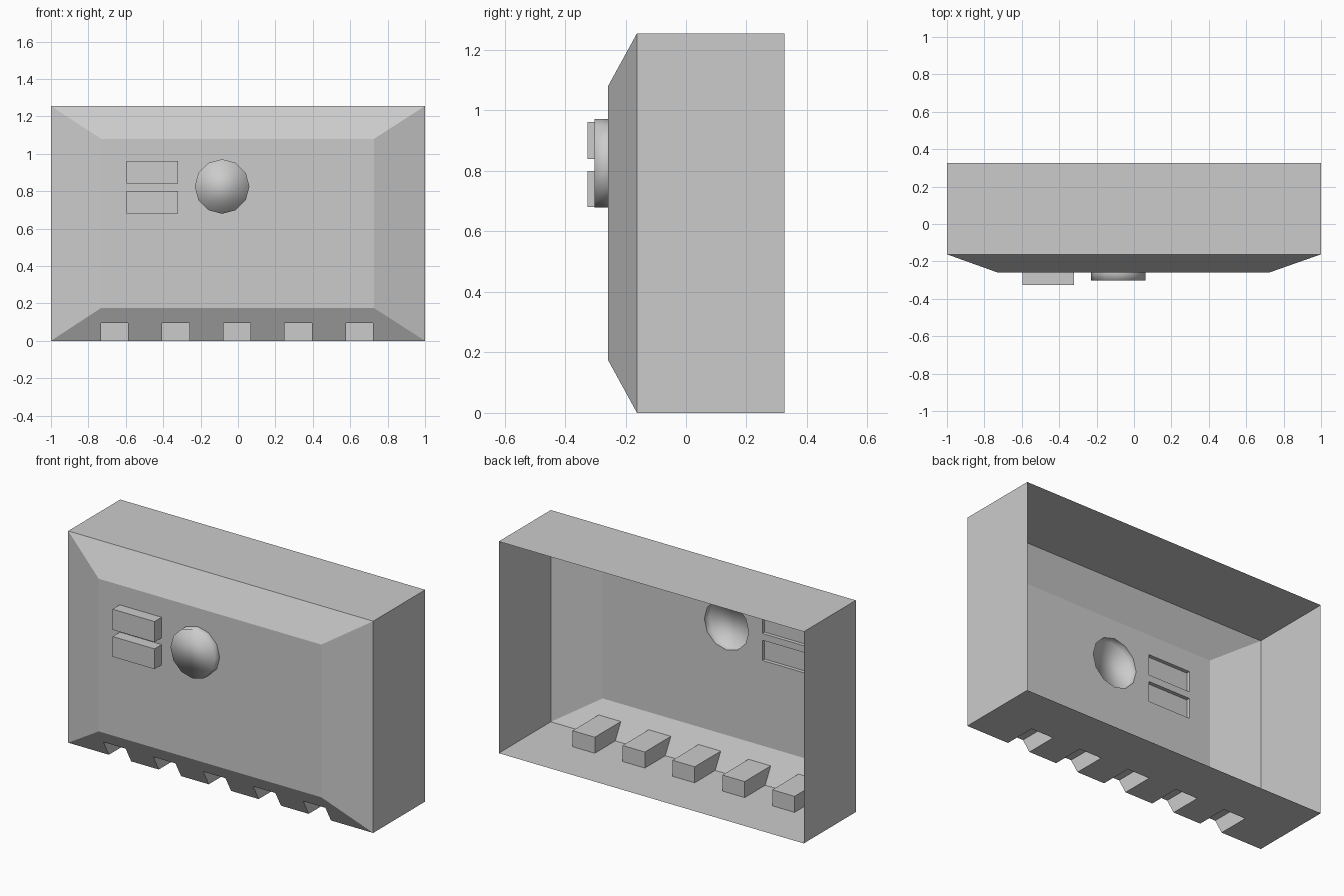
import bpy, bmesh, math

if "Cube" in bpy.data.objects:
    bpy.data.objects.remove(bpy.data.objects["Cube"])

grey = bpy.data.materials.new("light_grey")
grey.diffuse_color = (0.6, 0.6, 0.6, 1)
grey.use_nodes = True
grey.node_tree.nodes["Principled BSDF"].inputs["Base Color"].default_value = grey.diffuse_color

BACK, MID, FRONT = 0.325, -0.162, -0.258     # depth of rear rim, bevel start, front panel
TOP = 1.255
PX0, PX1, PZ0, PZ1 = -0.733, 0.727, 0.175, 1.08   # front panel limits
NOTCH_H, NOTCH_Y = 0.095, 0.03
NOTCH_X = [(c - 0.073, c + 0.073) for c in (-0.66, -0.333, -0.005, 0.322, 0.65)]
BUTTONS = [(0.68, 0.80), (0.84, 0.962)]
BX0, BX1 = -0.595, -0.32


def finish(name, bm, smooth=False):
    bmesh.ops.remove_doubles(bm, verts=bm.verts, dist=1e-5)
    bmesh.ops.recalc_face_normals(bm, faces=bm.faces)
    me = bpy.data.meshes.new(name)
    bm.to_mesh(me)
    bm.free()
    me.materials.append(grey)
    for p in me.polygons:
        p.use_smooth = smooth
    ob = bpy.data.objects.new(name, me)
    bpy.context.collection.objects.link(ob)
    return ob


def face(bm, pts):
    return bm.faces.new([bm.verts.new(p) for p in pts])


def rect(x0, x1, z0, z1, y):
    return [(x0, y, z0), (x1, y, z0), (x1, y, z1), (x0, y, z1)]


def circle(y):
    return [(-0.085 + 0.146 * math.sin(i * math.tau / 12), y,
             0.825 + 0.146 * math.cos(i * math.tau / 12)) for i in range(12)]


def walls(bm, a, b):
    for i in range(len(a)):
        j = (i + 1) % len(a)
        face(bm, [a[i], a[j], b[j], b[i]])


# Hollow casing, open at the back
bm = bmesh.new()
rear = rect(-1, 1, 0, TOP, BACK)
mid = rect(-1, 1, 0, TOP, MID)
panel = rect(PX0, PX1, PZ0, PZ1, FRONT)
for i in (1, 2, 3):
    j = (i + 1) % 4
    face(bm, [rear[i], rear[j], mid[j], mid[i]])
    face(bm, [mid[i], mid[j], panel[j], panel[i]])

# Notched floor and lower bevel
slope_y = MID + (FRONT - MID) * NOTCH_H / PZ0
floor, bevel = [mid[0]], [mid[0]]
for x0, x1 in NOTCH_X:
    a, b = (x0, MID, 0), (x1, MID, 0)
    ra, rb = (x0, NOTCH_Y, 0), (x1, NOTCH_Y, 0)
    ta, tb = (x0, slope_y, NOTCH_H), (x1, slope_y, NOTCH_H)
    ua, ub = (x0, NOTCH_Y, NOTCH_H), (x1, NOTCH_Y, NOTCH_H)
    floor += [a, ra, rb, b]
    bevel += [a, ta, tb, b]
    face(bm, [ra, rb, ub, ua])
    face(bm, [ua, ub, tb, ta])
    face(bm, [a, ra, ua, ta])
    face(bm, [b, rb, ub, tb])
face(bm, floor + [mid[1], rear[1], rear[0]])
face(bm, bevel + [mid[1], panel[1], panel[0]])

# Front panel with openings for the dial and buttons
edges = []
for loop in [panel, circle(FRONT)] + [rect(BX0, BX1, a, b, FRONT) for a, b in BUTTONS]:
    vs = [bm.verts.new(p) for p in loop]
    edges += [bm.edges.new((vs[i], vs[i - 1])) for i in range(len(vs))]
bmesh.ops.triangle_fill(bm, use_beauty=True, use_dissolve=False, edges=edges,
                        normal=(0, -1, 0))
finish("casing", bm)

# Raised round dial, hollow behind
bm = bmesh.new()
walls(bm, circle(FRONT), circle(-0.303))
face(bm, circle(-0.303))
finish("dial", bm, smooth=True)

# Two rectangular buttons with a shallow recessed back
for name, (z0, z1) in zip(("lower_button", "upper_button"), BUTTONS):
    bm = bmesh.new()
    base, cap = rect(BX0, BX1, z0, z1, FRONT), rect(BX0, BX1, z0, z1, -0.325)
    walls(bm, base, cap)
    face(bm, cap)
    finish(name, bm)
    bm = bmesh.new()
    face(bm, rect(BX0, BX1, z0, z1, -0.28))
    finish(name + "_back", bm)
